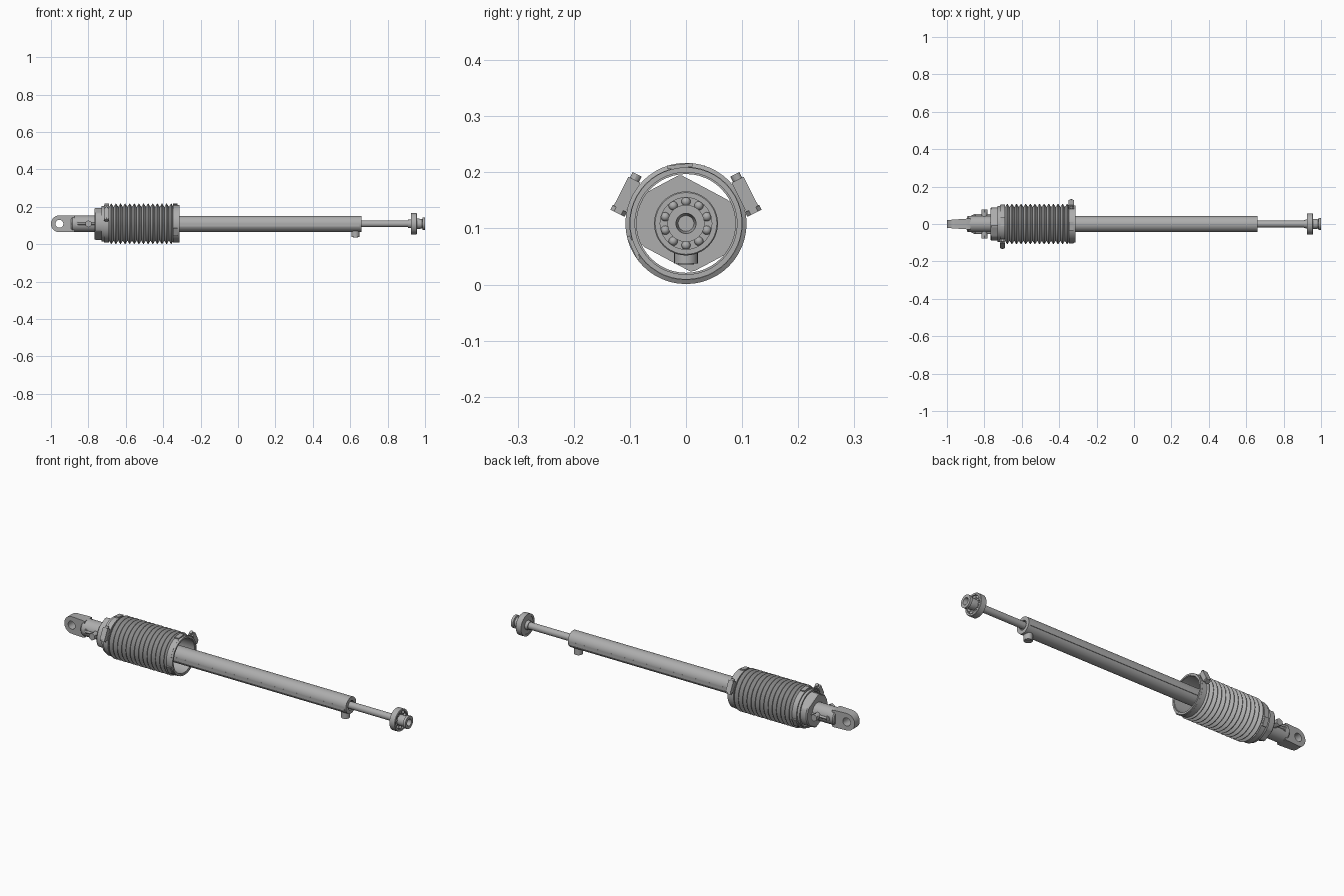
import bpy, bmesh, math
from mathutils import Vector

cube = bpy.data.objects.get("Cube")
if cube:
    bpy.data.objects.remove(cube)

AXIS = 0.109  # height of the cylinder axis


def material(name, value):
    m = bpy.data.materials.new(name)
    m.use_nodes = True
    colour = (value, value, value, 1)
    m.diffuse_color = colour
    m.node_tree.nodes["Principled BSDF"].inputs["Base Color"].default_value = colour
    return m


STEEL = material("grey steel", 0.42)


def finish(name, bm):
    bmesh.ops.remove_doubles(bm, verts=bm.verts, dist=0.00005)
    bmesh.ops.recalc_face_normals(bm, faces=bm.faces)
    for f in bm.faces:
        f.smooth = True
    me = bpy.data.meshes.new(name)
    bm.to_mesh(me)
    bm.free()
    me.set_sharp_from_angle(angle=math.radians(30))
    me.materials.append(STEEL)
    ob = bpy.data.objects.new(name, me)
    bpy.context.collection.objects.link(ob)
    return ob


def skin(name, rings, closed=False, caps=False):
    """Join equal loops of points into a surface."""
    bm = bmesh.new()
    loops = [[bm.verts.new(p) for p in ring] for ring in rings]
    n = len(loops[0])
    pairs = list(zip(loops, loops[1:])) + ([(loops[-1], loops[0])] if closed else [])
    for a, b in pairs:
        for i in range(n):
            j = (i + 1) % n
            bm.faces.new((a[i], a[j], b[j], b[i]))
    if caps:
        bm.faces.new(loops[0])
        bm.faces.new(loops[-1])
    return finish(name, bm)


def circle(x, r, n=48):
    return [(x, r * math.cos(t), AXIS + r * math.sin(t))
            for t in (math.tau * i / n for i in range(n))]


def lathe(name, profile, closed=False):
    return skin(name, [circle(x, r) for x, r in profile], closed, not closed)


def rod(name, start, end, r, n=24):
    a, b = Vector(start), Vector(end)
    bm = bmesh.new()
    bmesh.ops.create_cone(bm, cap_ends=True, segments=n, radius1=r, radius2=r,
                          depth=(b - a).length)
    ob = finish(name, bm)
    ob.location = (a + b) / 2
    ob.rotation_mode = "QUATERNION"
    ob.rotation_quaternion = (b - a).to_track_quat("Z", "Y")
    return ob


def box(name, centre, size, tilt=0):
    bm = bmesh.new()
    bmesh.ops.create_cube(bm, size=1)
    bmesh.ops.scale(bm, vec=size, verts=bm.verts)
    ob = finish(name, bm)
    ob.location = centre
    ob.rotation_euler.x = tilt
    return ob


# Barrel with side rails and a port underneath
lathe("barrel", [(-0.77, 0.043), (0.66, 0.043), (0.66, 0.024), (0.645, 0.024)])
for side, s in (("left", 1), ("right", -1)):
    box(side + "_rail", (-0.05, s * 0.037, 0.103), (1.4, 0.012, 0.018))
rod("barrel_port", (0.628, 0, 0.038), (0.628, 0, 0.08), 0.021)
rod("port_bore_rim", (0.628, 0, 0.036), (0.628, 0, 0.04), 0.014)

# Piston rod, hub and hollow end flange
lathe("piston_rod", [(0.6, 0.018), (0.93, 0.018)])
lathe("end_hub", [(0.91, 0.022), (0.965, 0.028), (0.985, 0.025), (0.987, 0.033),
                  (1.0, 0.033), (1.0, 0.018), (0.975, 0.014)])

# Ball bearing
lathe("bearing_outer_ring", [(0.924, 0.057), (0.954, 0.057), (0.956, 0.055),
                             (0.956, 0.046), (0.924, 0.046)], True)
lathe("bearing_web", [(0.926, 0.047), (0.946, 0.047)])
BALLS = 10
for i in range(BALLS):
    t = math.tau * (i + 0.5) / BALLS
    bm = bmesh.new()
    bmesh.ops.create_uvsphere(bm, u_segments=16, v_segments=10, radius=0.008)
    finish("bearing_ball", bm).location = (
        0.947, 0.039 * math.cos(t), AXIS + 0.039 * math.sin(t))

# Bellows: pleated outside with a plain cuff at each end
PLEATS, START, END = 14, -0.69, -0.345
pitch = (END - START) / PLEATS
outer = [(-0.73, 0.095), (START, 0.095)]
for i in range(PLEATS):
    x = START + i * pitch
    outer += [(x + 0.02 * pitch, 0.09), (x + 0.45 * pitch, 0.108),
              (x + 0.55 * pitch, 0.108)]
outer += [(END, 0.09), (END, 0.098), (-0.315, 0.098)]
lathe("bellows", outer + [(-0.315, 0.088), (-0.73, 0.088)], True)
lathe("bellows_end_lip", [(-0.322, 0.1), (-0.312, 0.1), (-0.312, 0.091),
                          (-0.322, 0.091)], True)


# Hose clamps: band, strap tail, screw housing and screw
def clamp(label, x, s):
    lathe(label + "_band", [(x - 0.013, 0.101), (x + 0.013, 0.101),
                            (x + 0.013, 0.094), (x - 0.013, 0.094)], True)
    for a in (96, 205):
        t = math.radians(a)
        box(label + "_strap", (x, s * 0.103 * math.cos(t), AXIS + 0.103 * math.sin(t)),
            (0.024, 0.006, 0.045), s * t if s > 0 else -t)
    mid = Vector((x, s * 0.105, 0.161))
    along = Vector((0, s * 0.45, -0.89))
    box(label + "_housing", mid, (0.028, 0.024, 0.058),
        math.atan2(s * 0.45, 0.89))
    rod(label + "_screw", mid - along * 0.04, mid + along * 0.034, 0.009, 12)
    rod(label + "_screw_head", mid + along * 0.028, mid + along * 0.038, 0.014, 6)


clamp("front_clamp", -0.703, -1)
clamp("rear_clamp", -0.335, 1)


# Collar: round plate with flats cut across opposite edges
def collar_ring(x, scale=1):
    ring = []
    for i in range(72):
        t = math.tau * i / 72
        r = 0.088
        for angle, dist in ((62, 0.072), (242, 0.072), (118, 0.082), (298, 0.082)):
            c = math.cos(t - math.radians(angle))
            if c > 0.5:
                r = min(r, dist / c)
        ring.append((x, scale * r * math.cos(t), AXIS + scale * r * math.sin(t)))
    return ring


skin("collar", [collar_ring(-0.768, 0.95), collar_ring(-0.762), collar_ring(-0.69)],
     caps=True)

# Mounting shank with fittings on both sides
lathe("mounting_shank", [(-0.892, 0.039), (-0.886, 0.044), (-0.76, 0.044)])
for side, s in (("left", 1), ("right", -1)):
    rod(side + "_fitting", (-0.8, s * 0.03, AXIS), (-0.8, s * 0.066, AXIS), 0.016)
    rod(side + "_fitting_cap", (-0.8, s * 0.062, AXIS), (-0.8, s * 0.077, AXIS), 0.019, 6)
    rod(side + "_plug", (-0.858, s * 0.03, AXIS), (-0.858, s * 0.048, AXIS), 0.012)
    rod(side + "_pipe", (-0.858, s * 0.046, AXIS), (-0.765, s * 0.046, AXIS), 0.007, 12)

# Mounting eye: a pierced, slightly tapering lug
EYE_X, EYE_R, LUG = -0.955, 0.045, 0.08


def eye_ring(s, is_hole):
    ring = []
    for i in range(64):
        t = math.tau * i / 64
        c, d = math.cos(t), math.sin(t)
        r = 0.021 if is_hole else EYE_R
        if not is_hole and c > 0.001:
            r = min(LUG / c, EYE_R / max(abs(d), 0.001))
        x = EYE_X + r * c
        ring.append((x, s * (0.021 + 0.07 * (x + 1)), AXIS + r * d))
    return ring


skin("mounting_eye", [eye_ring(-1, False), eye_ring(1, False),
                      eye_ring(1, True), eye_ring(-1, True)], closed=True)
